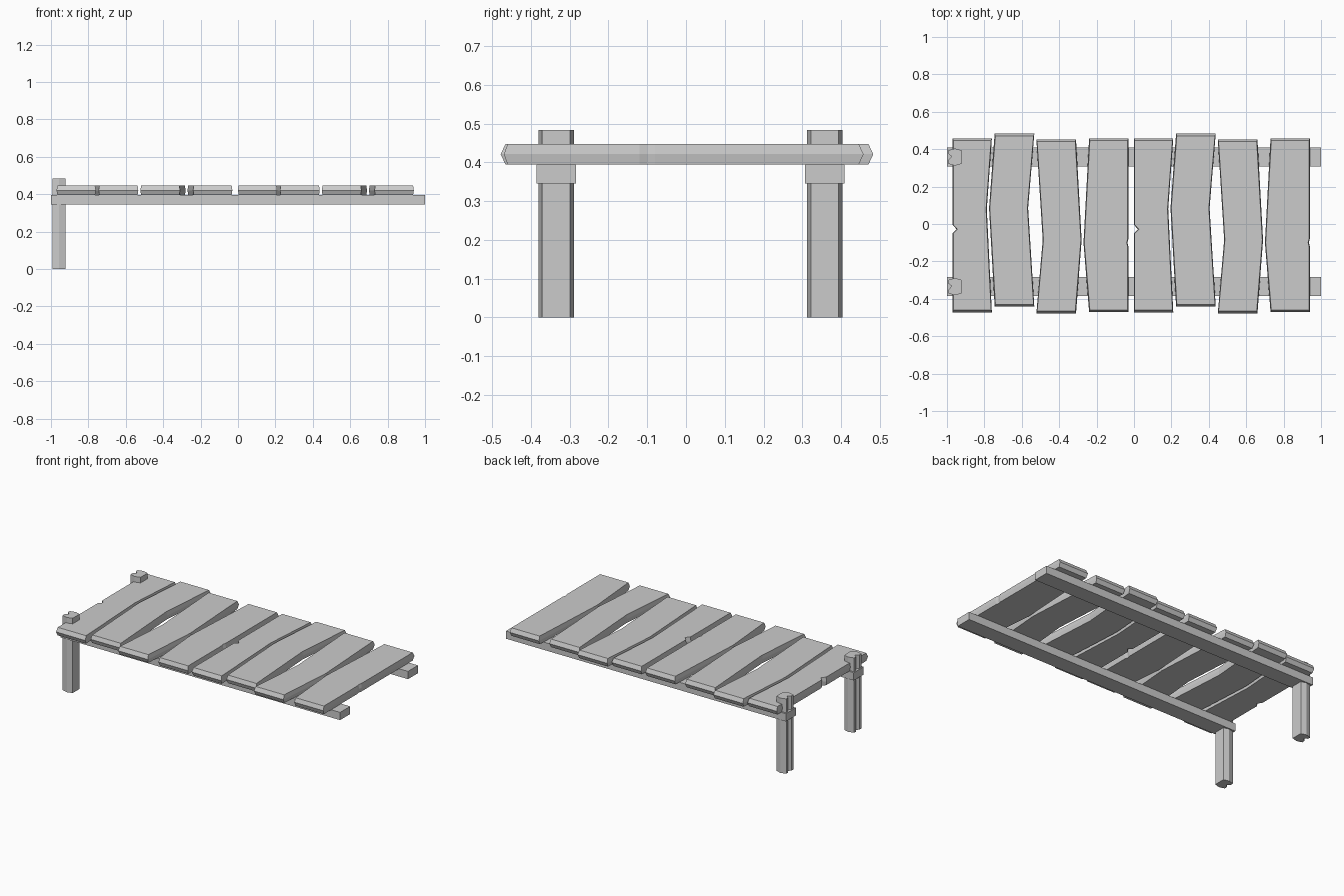
import bpy, bmesh

if "Cube" in bpy.data.objects:
    bpy.data.objects.remove(bpy.data.objects["Cube"])


def loft(name, rings):
    """Closed solid from stacked rings of (x, y, z) points."""
    bm = bmesh.new()
    loops = [[bm.verts.new(p) for p in ring] for ring in rings]
    n = len(loops[0])
    for a, b in zip(loops, loops[1:]):
        for i in range(n):
            j = (i + 1) % n
            bm.faces.new((a[i], a[j], b[j], b[i]))
    bm.faces.new(loops[0][::-1])
    bm.faces.new(loops[-1])
    bmesh.ops.recalc_face_normals(bm, faces=bm.faces)
    mesh = bpy.data.meshes.new(name)
    bm.to_mesh(mesh)
    bm.free()
    ob = bpy.data.objects.new(name, mesh)
    bpy.context.collection.objects.link(ob)
    return ob


def plank(name, left, right, y0, y1, dx):
    """Warped board; left/right edges run bottom to top, ridge at mid height."""
    def ring(z, ix, iy):
        fit = lambda y: min(max(y, y0 + iy), y1 - iy)
        pts = [(x - ix + dx, fit(y), z) for x, y in right]
        return pts + [(x + ix + dx, fit(y), z) for x, y in reversed(left)]
    loft(name, [ring(0.395, 0.004, 0.012), ring(0.421, 0, 0), ring(0.447, 0.004, 0.012)])


# Deck boards: four warped shapes, repeated once along the deck
boards = [
    ([(-.97, -1), (-.97, -.05), (-.948, -.028), (-.97, -.005), (-.97, 1)],
     [(-.76, -1), (-.787, .08), (-.76, 1)], -.472, .458),
    ([(-.745, -.44), (-.775, .085), (-.745, .485)],
     [(-.533, -.44), (-.566, .085), (-.533, .485)], -.442, .483),
    ([(-.522, -.48), (-.488, -.085), (-.522, .46)],
     [(-.31, -.48), (-.28, -.085), (-.31, .46)], -.478, .453),
    ([(-.24, -.47), (-.27, -.1), (-.24, .46)],
     [(-.03, -.47), (-.03, -.12), (-.035, -.1), (-.03, -.08), (-.03, .46)], -.472, .458),
]
# Snap the first board's end points to its length
boards[0] = tuple([(x, max(-.472, min(.458, y))) for x, y in e] for e in boards[0][:2]) + boards[0][2:]
for rep in range(2):
    for i, (left, right, y0, y1) in enumerate(boards):
        plank(f"deck_board_{rep * 4 + i + 1}", left, right, y0, y1, rep * 0.97)

# Support rails and corner posts
post = [(-.922, -.036), (-.922, .036), (-.957, .046), (-.993, .036), (-.993, .017),
        (-.974, .003), (-.993, -.017), (-.993, -.036), (-.957, -.046)]
for side, yc in (("front", -.335), ("back", .358)):
    rail = [(-1, yc - .051), (1, yc - .051), (1, yc + .051), (-1, yc + .051)]
    loft(side + "_rail", [[(x, y, z) for x, y in rail] for z in (.345, .395)])
    loft(side + "_post", [[(x, yc + y, z) for x, y in post] for z in (0, .483)])
